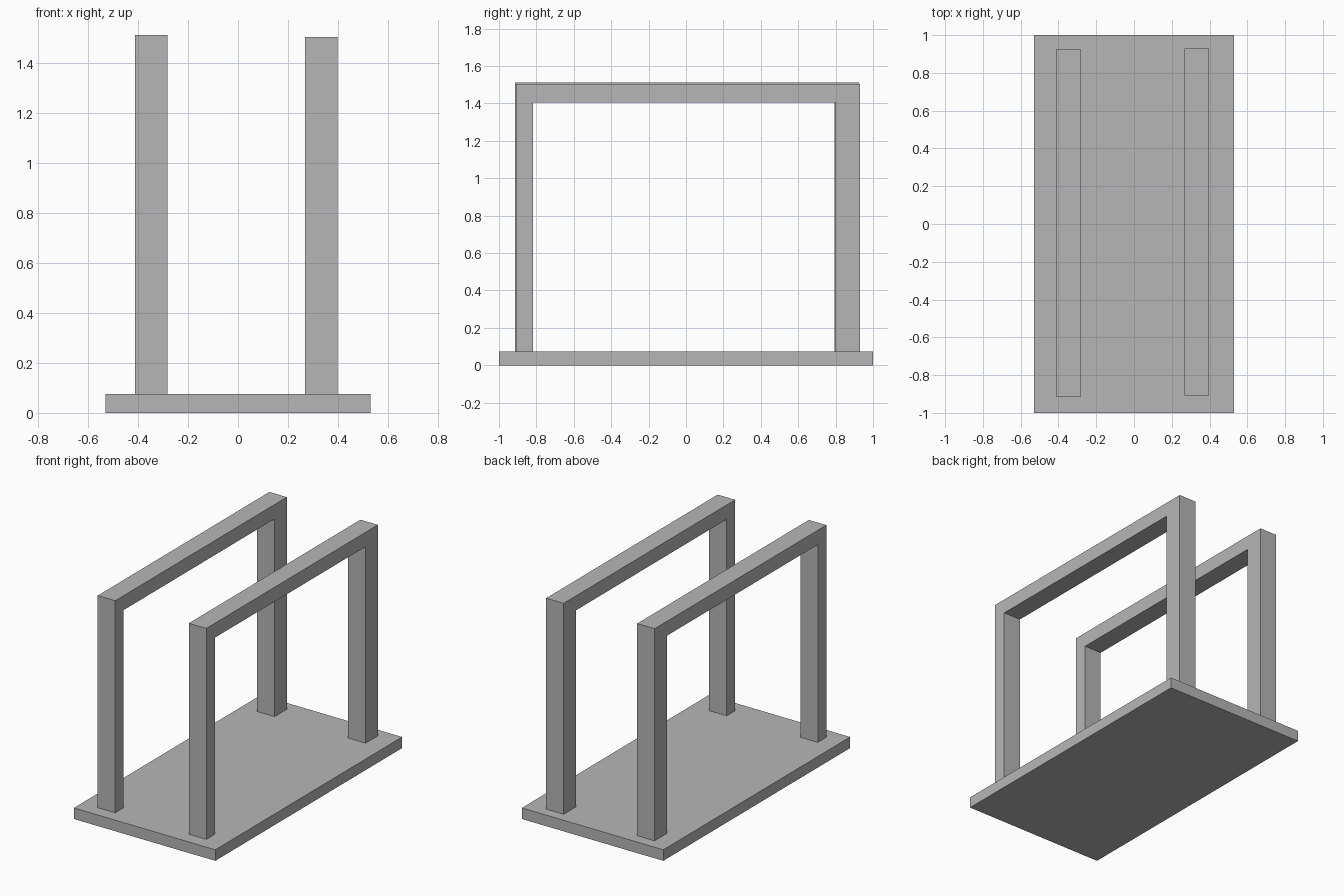
import bpy
import bmesh
from mathutils import Vector

cube = bpy.data.objects.get("Cube")
if cube:
    bpy.data.objects.remove(cube, do_unlink=True)

grey = bpy.data.materials.new("plain grey")
grey.use_nodes = True
colour = (0.47, 0.47, 0.47, 1)
grey.diffuse_color = colour
grey.node_tree.nodes["Principled BSDF"].inputs["Base Color"].default_value = colour

BASE_TOP = 0.075


def extruded(name, profile, x0, x1):
    """Extrude a closed (y, z) profile along x from x0 to x1."""
    bm = bmesh.new()
    face = bm.faces.new([bm.verts.new((x0, y, z)) for y, z in profile])
    grown = bmesh.ops.extrude_face_region(bm, geom=[face])["geom"]
    verts = [v for v in grown if isinstance(v, bmesh.types.BMVert)]
    bmesh.ops.translate(bm, verts=verts, vec=Vector((x1 - x0, 0, 0)))
    bmesh.ops.recalc_face_normals(bm, faces=bm.faces)
    mesh = bpy.data.meshes.new(name)
    bm.to_mesh(mesh)
    bm.free()
    mesh.materials.append(grey)
    obj = bpy.data.objects.new(name, mesh)
    bpy.context.collection.objects.link(obj)
    return obj


def rail_frame(name, x0, x1, dy, top):
    """Inverted U: slim front post, thick back post, level top rail."""
    front, front_in, back_in, back = (y + dy for y in (-0.913, -0.822, 0.793, 0.924))
    under = top - 0.098
    return extruded(name, [(front, BASE_TOP), (front, top), (back, top), (back, BASE_TOP),
                           (back_in, BASE_TOP), (back_in, under),
                           (front_in, under), (front_in, BASE_TOP)], x0, x1)


# Flat base board
extruded("base_board", [(-1, 0), (1, 0), (1, BASE_TOP), (-1, BASE_TOP)], -0.53, 0.53)

# Two upright frames, the left one set slightly lower and further back
rail_frame("right_frame", -0.412, -0.281, 0, 1.512)
rail_frame("left_frame", 0.267, 0.398, 0.005, 1.504)
